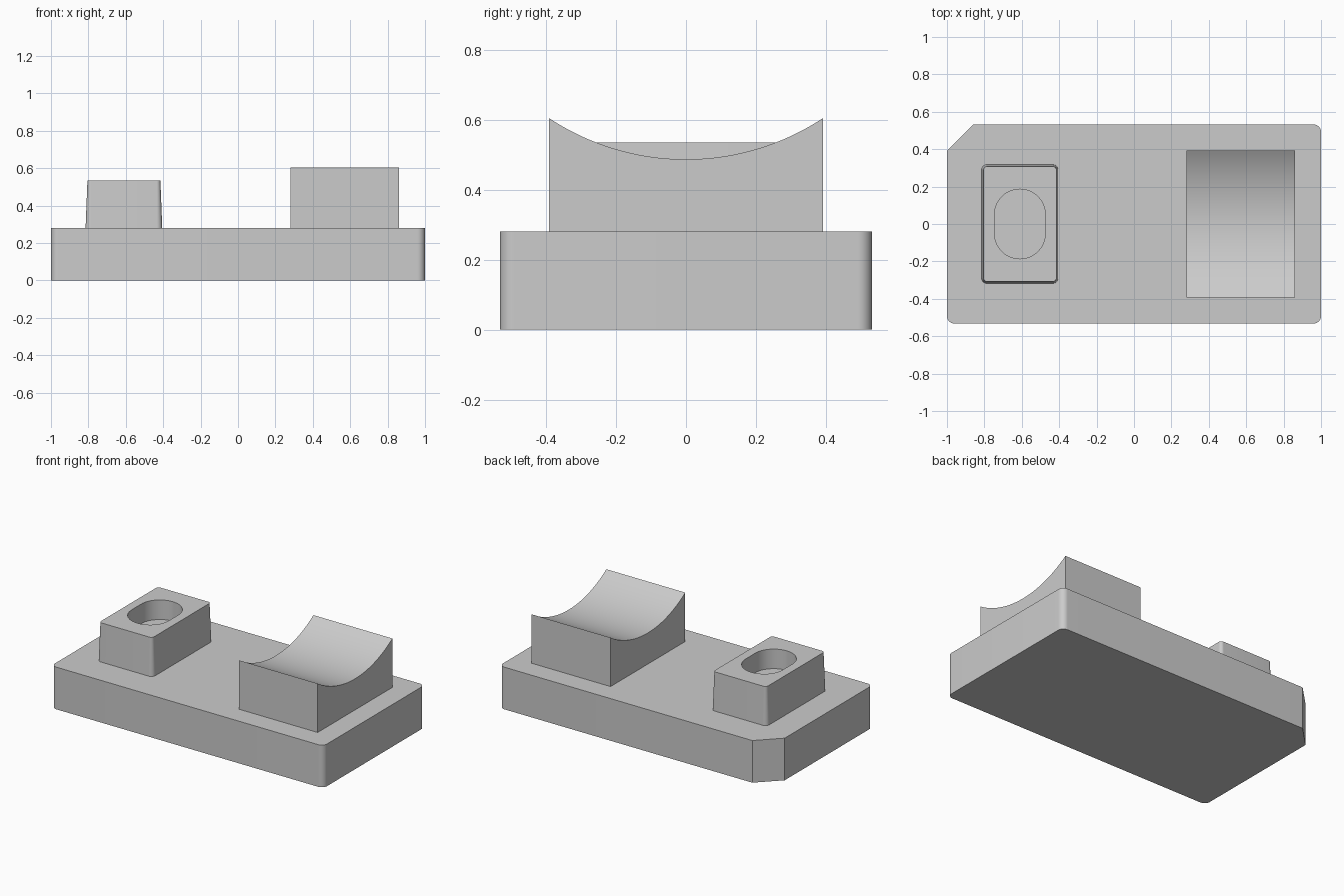
import bpy
import bmesh
from math import sin, cos, pi, asin, radians

if "Cube" in bpy.data.objects:
    bpy.data.objects.remove(bpy.data.objects["Cube"])

grey = bpy.data.materials.new("plain grey")
grey.use_nodes = True
grey.diffuse_color = (0.6, 0.6, 0.6, 1)
grey.node_tree.nodes["Principled BSDF"].inputs["Base Color"].default_value = (0.6, 0.6, 0.6, 1)


def rounded_rect(cx, hx, hy, z, radius, steps=12, chamfer=None):
    """Ring of points; the back right corner may be a flat chamfer."""
    ring = []
    for corner, (sx, sy) in enumerate([(1, 1), (-1, 1), (-1, -1), (1, -1)]):
        cut = chamfer and corner == 1
        if cut:
            ring += [(cx - hx + chamfer, hy, z), (cx - hx, hy - chamfer, z)]
            continue
        for i in range(steps + 1):
            a = (corner + i / steps) * pi / 2
            ring.append((cx + sx * (hx - radius) + radius * cos(a),
                         sy * (hy - radius) + radius * sin(a), z))
    return ring


def loft(name, rings):
    """Closed solid through rings of equal point count, capped at both ends."""
    bm = bmesh.new()
    loops = [[bm.verts.new(p) for p in ring] for ring in rings]
    n = len(loops[0])
    for low, high in zip(loops, loops[1:]):
        for i in range(n):
            j = (i + 1) % n
            bm.faces.new((low[i], low[j], high[j], high[i]))
    bm.faces.new(loops[0][::-1])
    bm.faces.new(loops[-1])
    bmesh.ops.recalc_face_normals(bm, faces=bm.faces)
    mesh = bpy.data.meshes.new(name)
    bm.to_mesh(mesh)
    bm.free()
    mesh.materials.append(grey)
    obj = bpy.data.objects.new(name, mesh)
    bpy.context.collection.objects.link(obj)
    bpy.ops.object.select_all(action="DESELECT")
    obj.select_set(True)
    bpy.context.view_layer.objects.active = obj
    bpy.ops.object.shade_smooth_by_angle(angle=radians(30))
    return obj


BASE_TOP = 0.28

# Base plate with three rounded corners and one chamfered corner
loft("base_plate", [rounded_rect(0, 1, 0.532, z, 0.04, chamfer=0.14)
                    for z in (0, BASE_TOP)])

# Tapered block with a blind slot: outer wall, top rim, slot wall, slot floor
BLOCK_X, BLOCK_TOP, SLOT_DEPTH = -0.61, 0.535, 0.13
loft("slotted_block", [
    rounded_rect(BLOCK_X, 0.205, 0.318, BASE_TOP, 0.03),
    rounded_rect(BLOCK_X, 0.195, 0.308, BLOCK_TOP, 0.02),
    rounded_rect(BLOCK_X, 0.136, 0.186, BLOCK_TOP, 0.1359),
    rounded_rect(BLOCK_X, 0.136, 0.186, BLOCK_TOP - SLOT_DEPTH, 0.1359),
])

# Saddle block with a concave cylindrical top
HALF, LOW, RADIUS, STEPS = 0.392, 0.487, 0.71, 40
span = asin(HALF / RADIUS)
angles = [span * (2 * i / STEPS - 1) for i in range(STEPS + 1)]
profile = [(RADIUS * sin(a), LOW + RADIUS * (1 - cos(a))) for a in angles]
profile += [(HALF, BASE_TOP), (-HALF, BASE_TOP)]
loft("saddle_block", [[(x, y, z) for y, z in profile] for x in (0.28, 0.86)])
